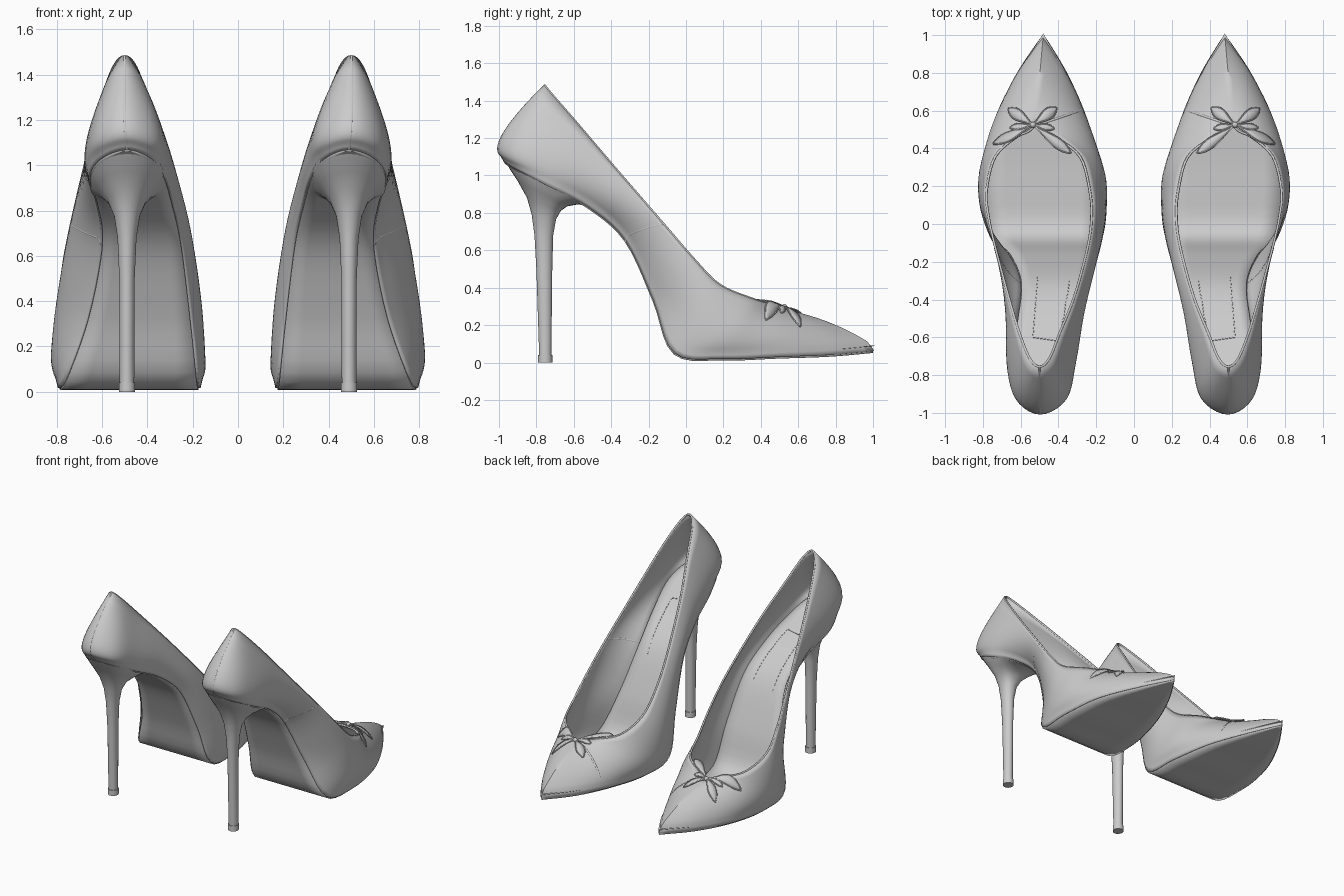
import bpy, bmesh, math
from mathutils import Vector
from mathutils.bvhtree import BVHTree

if "Cube" in bpy.data.objects:
    bpy.data.objects.remove(bpy.data.objects["Cube"])

# Guide loops, toe to heel: (arch-side x, other-side x, y, z)
SOLE = [(.48, .48, 1, .06), (.63, .345, .77, .04), (.75, .235, .5, .03), (.79, .175, .2, .02),
        (.76, .18, -.06, .05), (.66, .21, -.17, .33), (.60, .25, -.32, .65), (.62, .29, -.52, .83),
        (.655, .325, -.74, .945), (.60, .385, -.9, 1.03), (.49, .49, -.965, 1.07)]
BELLY = [(.5, .5, .78, .19), (.605, .41, .68, .18), (.735, .265, .48, .175), (.81, .17, .29, .16),
         (.812, .155, .11, .2), (.76, .17, -.04, .41), (.69, .215, -.23, .70), (.675, .27, -.45, .92),
         (.665, .32, -.70, 1.085), (.62, .365, -.9, 1.16), (.5, .5, -.98, 1.2)]
TOP = [(.525, .525, .52, .28), (.56, .485, .49, .295), (.63, .41, .455, .31), (.735, .285, .355, .34),
       (.78, .235, .18, .415), (.77, .225, .04, .555), (.735, .245, -.12, .74), (.665, .315, -.38, 1.04),
       (.605, .395, -.58, 1.275), (.55, .45, -.715, 1.43), (.5, .5, -.755, 1.48)]
STEP, ROWS = 5, 14


def spline(pts):
    """Catmull-Rom through points, open ends."""
    p = [Vector(q) for q in pts]
    p = [2 * p[0] - p[1]] + p + [2 * p[-1] - p[-2]]
    out = []
    for i in range(1, len(p) - 2):
        a, b, c, d = p[i - 1:i + 3]
        for k in range(STEP):
            t = k / STEP
            out.append(.5 * (2 * b + (c - a) * t + (2 * a - 5 * b + 4 * c - d) * t * t
                             + (3 * b - a - 3 * c + d) * t ** 3))
    return out + [p[-2]]


def loop(rows):
    side_a = [(a, y, z) for a, b, y, z in rows]
    side_b = [(b, y, z) for a, b, y, z in rows]
    return spline(side_a + side_b[-2::-1])


def mesh_pair(name, verts, faces, thick=0.0, angle=40):
    """Mesh for one shoe, mirrored to the other."""
    bm = bmesh.new()
    vs = [bm.verts.new(v) for v in verts]
    for f in faces:
        bm.faces.new([vs[i] for i in f])
    bmesh.ops.remove_doubles(bm, verts=bm.verts, dist=1e-4)
    bmesh.ops.recalc_face_normals(bm, faces=bm.faces)
    me = bpy.data.meshes.new(name)
    bm.to_mesh(me)
    bm.free()
    ob = bpy.data.objects.new(name, me)
    bpy.context.collection.objects.link(ob)
    bpy.ops.object.select_all(action='DESELECT')
    ob.select_set(True)
    bpy.context.view_layer.objects.active = ob
    bpy.ops.object.shade_smooth_by_angle(angle=math.radians(angle))
    if thick:
        s = ob.modifiers.new("thickness", 'SOLIDIFY')
        s.thickness, s.offset = thick, 0
    m = ob.modifiers.new("other_shoe", 'MIRROR')
    m.use_mirror_merge = False
    return ob


def tube_pair(name, paths, r):
    """Thin cords for both shoes."""
    cu = bpy.data.curves.new(name, 'CURVE')
    cu.dimensions, cu.bevel_depth, cu.bevel_resolution = '3D', r, 1
    for path in paths:
        for sx in (1, -1):
            sp = cu.splines.new('POLY')
            sp.points.add(len(path) - 1)
            for q, v in zip(sp.points, path):
                q.co = (v[0] * sx, v[1], v[2], 1)
    bpy.context.collection.objects.link(bpy.data.objects.new(name, cu))


def grid(nu, nv):
    return [(i * nv + j, (i + 1) * nv + j, (i + 1) * nv + j + 1, i * nv + j + 1)
            for i in range(nu - 1) for j in range(nv - 1)]


# Upper: columns lofted from the sole edge through the belly to the topline
sole, belly, top = loop(SOLE), loop(BELLY), loop(TOP)
N = len(sole)
cols = []
for s, m, e in zip(sole, belly, top):
    col = []
    for k in range(ROWS + 1):
        t = (k / ROWS) ** 1.25
        p = s * (2 * t - 1) * (t - 1) + m * 4 * t * (1 - t) + e * t * (2 * t - 1)
        p.z += .025 * (1 - t) * min(1, t * 14)
        col.append(p)
    cols.append(col)
uv = [p for c in cols for p in c]
uf = grid(N, ROWS + 1)
mesh_pair("upper", uv, uf, .012, 50)
upper_tree = BVHTree.FromPolygons(uv, uf)


# Sole and insole: strips across the sole edge
def strip(scale, dy, dz, n=6):
    out = []
    for j in range(N // 2 + 1):
        a, b = sole[j], sole[N - 1 - j]
        c = (a + b) / 2
        for k in range(n + 1):
            p = c + (a.lerp(b, k / n) - c) * scale
            out.append(p + Vector((0, dy, dz)))
    return out, grid(N // 2 + 1, n + 1)


mesh_pair("outsole", *strip(.99, 0, 0), thick=.018)
iv, inf = strip(.975, .008, .03)
mesh_pair("insole", iv, inf, .004)
insole_tree = BVHTree.FromPolygons(iv, inf)


def drop(tree, x, y, lift):
    hit = tree.ray_cast(Vector((x, y, 3)), Vector((0, 0, -1)))[0]
    if hit is None:
        hit = tree.find_nearest(Vector((x, y, .3)))[0]
    return Vector((x, y, hit.z + lift))


# Stiletto heel: (back y, back z, front y, front z, half width, front squareness)
HEEL = [(-.785, .04, -.72, .04, .032, 1), (-.80, .5, -.715, .5, .034, 1), (-.81, .68, -.71, .68, .042, 1),
        (-.825, .79, -.695, .765, .057, .9), (-.85, .88, -.67, .81, .085, .8),
        (-.90, .97, -.635, .835, .125, .65), (-.94, 1.03, -.58, .845, .152, .55),
        (-.962, 1.07, -.53, .84, .165, .5)]
LIFT = [(-.79, 0, -.715, 0, .036, 1), (-.79, .04, -.715, .04, .036, 1)]


def heel_part(name, rings, n=28):
    vs = []
    for by, bz, fy, fz, rx, e in rings:
        for k in range(n):
            a = 2 * math.pi * k / n
            c, s = math.cos(a), math.sin(a)
            ex = e if s > 0 else 1
            c = math.copysign(abs(c) ** ex, c)
            s = math.copysign(abs(s) ** ex, s)
            f = (s + 1) / 2
            vs.append((.49 + rx * c, by + (fy - by) * f, bz + (fz - bz) * f))
    fs = [(r * n + k, r * n + (k + 1) % n, (r + 1) * n + (k + 1) % n, (r + 1) * n + k)
          for r in range(len(rings) - 1) for k in range(n)]
    fs += [tuple(range(n)), tuple(range(len(vs) - n, len(vs)))]
    mesh_pair(name, vs, fs)


heel_part("heel", HEEL)
heel_part("heel_tip", LIFT)

# Topline binding and seams
tube_pair("topline_binding", [top], .007)
seam_a = cols[STEP * 6]
seam_back = cols[N // 2]
vamp = [drop(upper_tree, .285 + .235 * k / 12, .6 - .08 * k / 12, .002) for k in range(13)]
tube_pair("seams", [seam_a, seam_back, vamp], .0075)

# Insole stitching: short dashes down both sides and a line at the heel end
corners = [(.34, -.3), (.395, -.62), (.535, -.6), (.51, -.28)]


def dashes(a, b, n):
    at = lambda t: drop(insole_tree, a[0] + (b[0] - a[0]) * t, a[1] + (b[1] - a[1]) * t, .003)
    return [[at(k / n), at((k + .55) / n)] for k in range(n)]


tube_pair("insole_stitching", dashes(corners[0], corners[1], 18) + dashes(corners[3], corners[2], 18)
          + [[drop(insole_tree, *corners[1], .003), drop(insole_tree, *corners[2], .003)]], .0025)


# Bow: leaf-shaped ribbons laid over the vamp: (tip x, tip y, half width)
KNOT = Vector((.535, .525))


def leaf(tip, w, n=12):
    d = Vector(tip) - KNOT
    side = Vector((-d.y, d.x)).normalized()
    vs = []
    for i in range(n + 1):
        t = i / n
        h = w * math.sin(math.pi * t ** 1.7) ** .8 if 0 < i < n else .003
        for k in (-1, 0, 1):
            p = KNOT + d * t + side * h * k
            vs.append(drop(upper_tree, p.x, p.y, .014 + .006 * math.sin(math.pi * t)))
    return vs, grid(n + 1, 3)


RIBBONS = [((.41, .615), .028), ((.665, .61), .028), ((.335, .375), .026), ((.745, .425), .024),
           ((.425, .505), .016), ((.655, .51), .016)]
bow_edges = []
for i, (tip, w) in enumerate(RIBBONS):
    vs, fs = leaf(tip, w)
    mesh_pair("bow_ribbon_%d" % (i + 1), vs, fs, .005)
    bow_edges.append(vs[0::3] + vs[2::3][::-1])
tube_pair("bow_piping", bow_edges, .004)

# Bow knot
bm = bmesh.new()
bmesh.ops.create_uvsphere(bm, u_segments=16, v_segments=10, radius=.016)
c = drop(upper_tree, KNOT.x, KNOT.y, .016)
kv = [v.co + c for v in bm.verts]
bm.verts.index_update()
kf = [[v.index for v in f.verts] for f in bm.faces]
bm.free()
mesh_pair("bow_knot", kv, kf)
